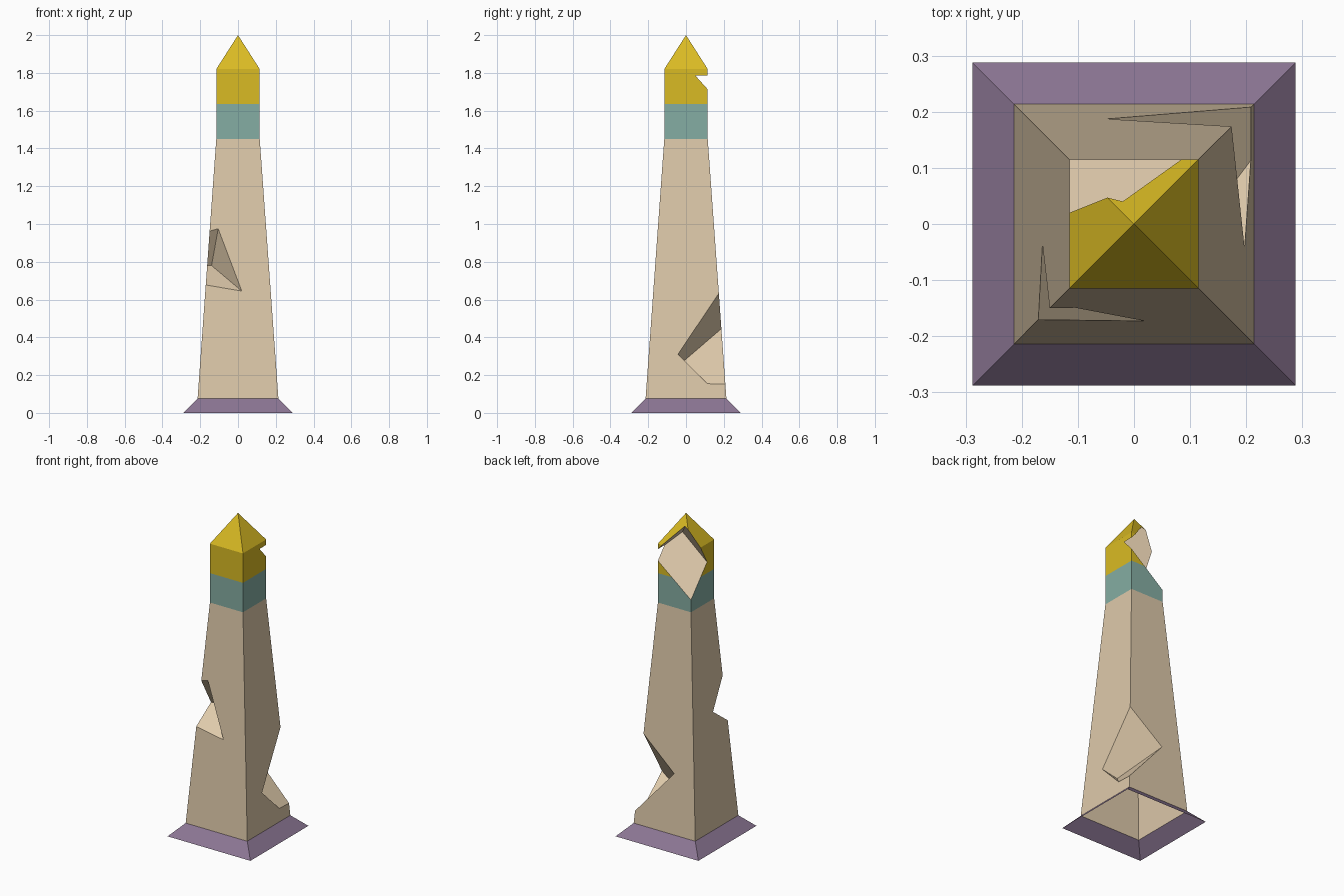
import bpy, bmesh
from mathutils import Vector

if "Cube" in bpy.data.objects:
    bpy.data.objects.remove(bpy.data.objects["Cube"])


def material(name, colour):
    m = bpy.data.materials.new(name)
    m.use_nodes = True
    m.diffuse_color = (*colour, 1)
    m.node_tree.nodes["Principled BSDF"].inputs["Base Color"].default_value = (*colour, 1)
    return m


STONE, PLINTH, BAND, CAP = range(4)
materials = [
    material("sandstone", (0.73, 0.584, 0.402)),
    material("purple plinth", (0.262, 0.181, 0.296)),
    material("teal band", (0.235, 0.423, 0.366)),
    material("gold cap", (0.70, 0.497, 0.017)),
]


def make_object(name, bm):
    bmesh.ops.recalc_face_normals(bm, faces=bm.faces[:])
    mesh = bpy.data.meshes.new(name)
    bm.to_mesh(mesh)
    bm.free()
    for m in materials:
        mesh.materials.append(m)
    ob = bpy.data.objects.new(name, mesh)
    bpy.context.collection.objects.link(ob)
    return ob


def tower():
    # Square rings (height, half width) and the colour of the wall above each
    rings = [(0, 0.288, PLINTH), (0.075, 0.214, STONE), (1.45, 0.115, BAND),
             (1.635, 0.115, CAP), (1.82, 0.115, CAP)]
    corners = [(-1, -1), (1, -1), (1, 1), (-1, 1)]
    bm = bmesh.new()
    loops = [[bm.verts.new((x * r, y * r, z)) for x, y in corners] for z, r, _ in rings]
    tip = bm.verts.new((0, 0, 2))
    bm.faces.new(loops[0])
    for i, (z, r, colour) in enumerate(rings):
        for a in range(4):
            b = (a + 1) % 4
            if i + 1 < len(rings):
                face = bm.faces.new((loops[i][a], loops[i][b], loops[i + 1][b], loops[i + 1][a]))
            else:
                face = bm.faces.new((loops[i][a], loops[i][b], tip))
            face.material_index = colour
    return make_object("obelisk", bm)


def chip_cutter(name, apex, targets, reach=12):
    # Three-sided wedge from a point inside the stone out through the surface
    apex = Vector(apex)
    bm = bmesh.new()
    v = [bm.verts.new(apex)]
    v += [bm.verts.new(apex + (Vector(t) - apex) * reach) for t in targets]
    for tri in ((0, 1, 2), (0, 2, 3), (0, 3, 1), (1, 2, 3)):
        bm.faces.new([v[i] for i in tri])
    ob = make_object(name, bm)
    ob.hide_render = True
    return ob


obelisk = tower()

# Broken corners: inner apex and the points where its three edges surface
chips = [
    ("front_chip", (-0.14, -0.03, 0.78),
     [(-0.105, -0.149, 0.975), (0.02, -0.173, 0.645), (-0.164, -0.035, 0.78)]),
    ("base_chip", (0.11, -0.017, 0.27),
     [(0.197, -0.043, 0.31), (-0.05, 0.188, 0.446), (0.208, 0.113, 0.155)]),
    ("cap_chip", (0.058, -0.048, 1.848),
     [(-0.115, -0.045, 1.705), (-0.02, 0.04, 1.937), (0.115, 0.05, 1.785)]),
]
bpy.context.view_layer.objects.active = obelisk
for name, apex, targets in chips:
    cutter = chip_cutter(name, apex, targets)
    mod = obelisk.modifiers.new(name, "BOOLEAN")
    mod.operation = "DIFFERENCE"
    mod.solver = "EXACT"
    mod.object = cutter
    bpy.ops.object.modifier_apply(modifier=name)
    bpy.data.objects.remove(cutter)

# Open underside
bm = bmesh.new()
bm.from_mesh(obelisk.data)
under = [f for f in bm.faces if all(v.co.z < 0.001 for v in f.verts)]
bmesh.ops.delete(bm, geom=under, context="FACES")
bm.to_mesh(obelisk.data)
bm.free()
